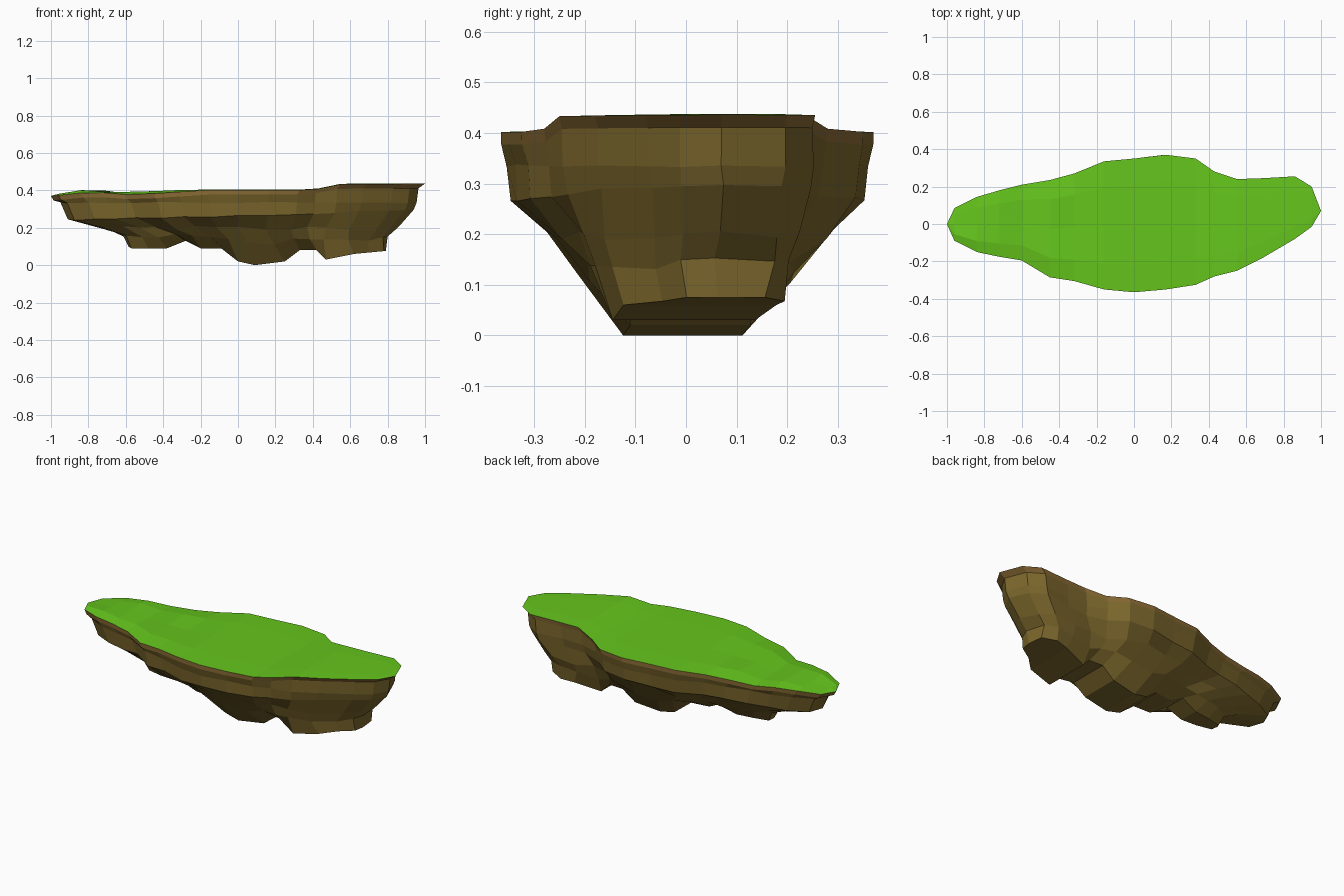
import bpy, bmesh, random

if "Cube" in bpy.data.objects:
    bpy.data.objects.remove(bpy.data.objects["Cube"])
random.seed(4)

def material(name, color):
    m = bpy.data.materials.new(name)
    m.diffuse_color = (*color, 1)
    m.use_nodes = True
    m.node_tree.nodes["Principled BSDF"].inputs["Base Color"].default_value = m.diffuse_color
    return m

def interp(table, x):
    if x <= table[0][0]:
        return table[0][1]
    for (a, u), (b, v) in zip(table, table[1:]):
        if x <= b:
            return u + (v - u) * (x - a) / (b - a)
    return table[-1][1]

# Plan outline: x, front y, back y
plan = [(-.96, -.09, .085), (-.84, -.15, .145), (-.72, -.175, .18), (-.6, -.195, .21),
        (-.45, -.285, .235), (-.32, -.305, .27), (-.16, -.35, .335), (0, -.365, .35),
        (.17, -.35, .37), (.33, -.325, .35), (.43, -.28, .28), (.55, -.25, .24),
        (.69, -.18, .245), (.86, -.08, .255), (.95, -.015, .2)]
tip_l, tip_r = (-1, 0), (1, .07)

# Height of the rim and of the ragged underside along x
rim_z = [(-1, .37), (-.78, .392), (-.6, .378), (-.45, .383), (-.16, .402), (.4, .402), (.55, .433), (1, .436)]
under_z = [(-.7, .16), (-.57, .09), (-.38, .09), (-.28, .13), (-.2, .09), (-.09, .09), (0, .02),
           (.09, 0), (.25, .02), (.33, .08), (.42, .08), (.47, .03), (.62, .06), (.78, .075)]
under_x = [-.57, -.48, -.38, -.28, -.2, -.09, 0, .09, .25, .33, .42, .47, .62, .7, .78]

# Levels: left end x, right end x, width at middle, width at right end
levels = [(-1, 1, 1, 1), (-.985, .965, 1, .97), (-.95, .955, .97, .96), (-.91, .94, .945, .93),
          (-.73, .86, .76, .86), (-.65, .81, .58, .8), (-.57, .78, .33, .72)]

def level_point(k, x, y, yc, ux):
    xl, xr, wm, wr = levels[k]
    nx = x * (xr if x > 0 else -xl)
    if k >= 5:
        nx += (ux - nx) * (.5 if k == 5 else 1)
    t = min(1, max(0, (x - .3) / .4))
    w = wm + (wr - wm) * t
    b, top = interp(under_z, nx), interp(rim_z, x)
    z = (top, top - .025, .335, .262 + .035 * max(0, x) - .02 * max(0, -x),
         max(.2, b + .02), .55 * .2 + .45 * b, b)[k]
    ny = yc * (1 if k < 4 else .85) + (y - yc) * w
    if 2 <= k <= 5:
        j = .004 if k < 4 else .011
        ny += random.uniform(-j, j)
        z += random.uniform(-j, j)
    return nx, ny, z

def ring(k):
    front, back = [], []
    for (x, f, b), ux in zip(plan, under_x):
        c = (f + b) / 2
        front.append(level_point(k, x, f, c, ux))
        back.append(level_point(k, x, b, c, ux))
    left = level_point(k, *tip_l, 0, -.585)
    right = level_point(k, *tip_r, .09, .79)
    return [left] + front + [right] + back[::-1]

def make(name, bm, mats):
    bmesh.ops.recalc_face_normals(bm, faces=bm.faces)
    me = bpy.data.meshes.new(name)
    bm.to_mesh(me)
    bm.free()
    for m in mats:
        me.materials.append(m)
    ob = bpy.data.objects.new(name, me)
    bpy.context.collection.objects.link(ob)
    return ob

def cap(bm, front, back, left, right):
    bm.faces.new((left, front[0], back[0]))
    for i in range(len(front) - 1):
        bm.faces.new((front[i], front[i + 1], back[i + 1], back[i]))
    bm.faces.new((right, back[-1], front[-1]))

grass = material("grass", (.13, .56, .012))
rock = material("rock", (.2, .135, .025))
soil = material("soil", (.25, .145, .035))
n = len(plan)

# Rock body: stacked rings closed by strips underneath
bm = bmesh.new()
rings = [[bm.verts.new(p) for p in ring(k)] for k in range(len(levels))]
for k, (a, b) in enumerate(zip(rings, rings[1:])):
    for i in range(len(a)):
        j = (i + 1) % len(a)
        f = bm.faces.new((a[i], a[j], b[j], b[i]))
        f.material_index = 1 if k == 0 else 0
r = rings[-1]
cap(bm, r[1:n + 1], r[:n + 1:-1], r[0], r[n + 1])
make("rock_body", bm, [rock, soil])

# Grass surface: lengthwise rows with gentle mounds on the left
bm = bmesh.new()
rows = []
for s in (0, .2, .5, .8, 1):
    row = []
    for x, f, b in plan:
        z = interp(rim_z, x)
        if 0 < s < 1:
            z += random.uniform(0, .016) if x < -.25 else .002
        row.append(bm.verts.new((x, f + (b - f) * s, z)))
    rows.append(row)
left = bm.verts.new((*tip_l, interp(rim_z, -1)))
right = bm.verts.new((*tip_r, interp(rim_z, 1)))
for a, b in zip(rows, rows[1:]):
    cap(bm, a, b, left, right)
for f in bm.faces:
    if f.normal.z < 0:
        f.normal_flip()
me = bpy.data.meshes.new("grass_top")
bm.normal_update()
bm.to_mesh(me)
bm.free()
me.materials.append(grass)
bpy.context.collection.objects.link(bpy.data.objects.new("grass_top", me))
